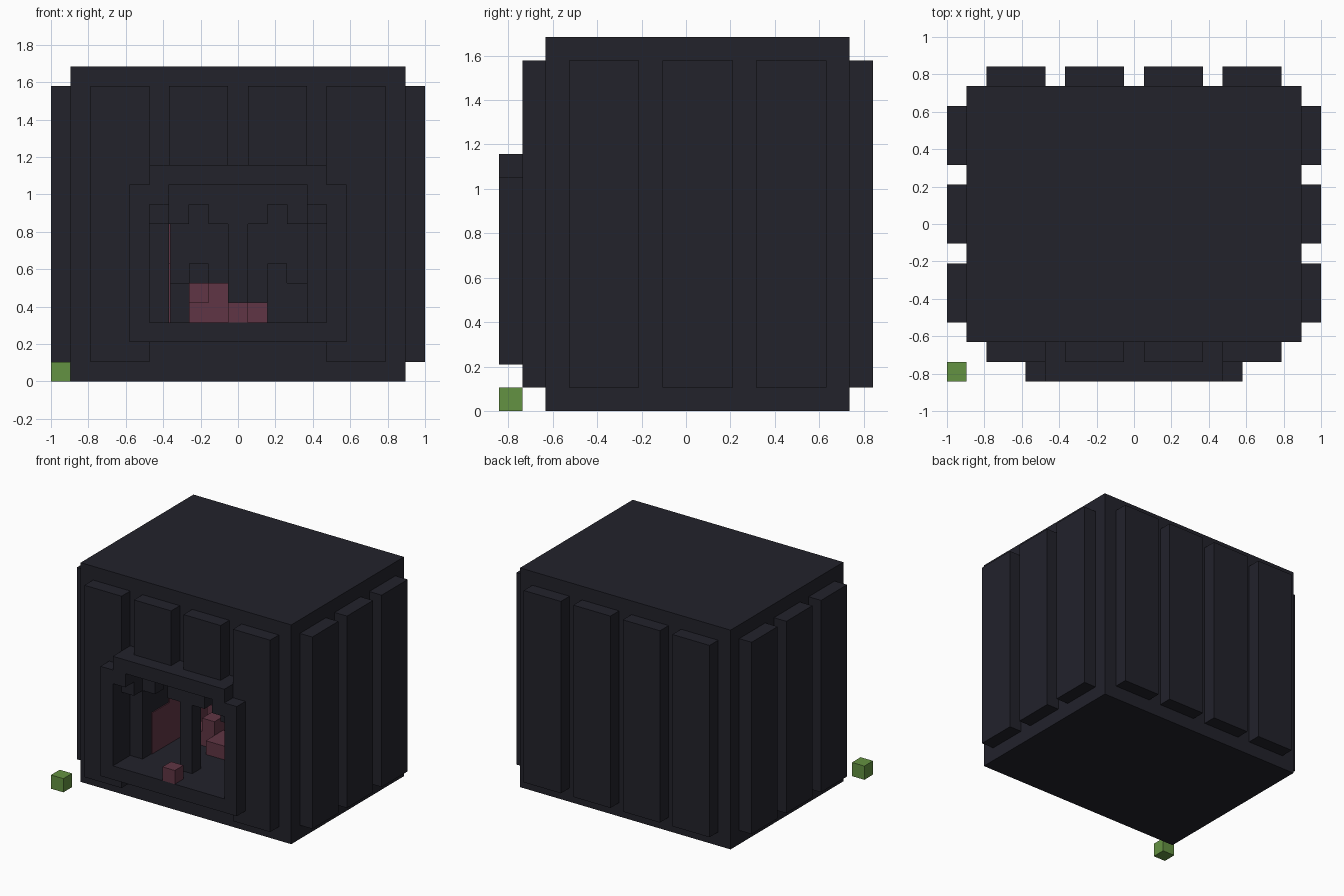
import bpy, bmesh
from mathutils import Vector

cube = bpy.data.objects.get("Cube")
if cube:
    bpy.data.objects.remove(cube, do_unlink=True)

U = 2 / 19                            # one block
ORIGIN = Vector((-9.5, -8, 0))        # grid corner, in blocks


def material(name, color):
    m = bpy.data.materials.new(name)
    m.use_nodes = True
    m.diffuse_color = (*color, 1)
    bsdf = next(n for n in m.node_tree.nodes if n.type == 'BSDF_PRINCIPLED')
    bsdf.inputs["Base Color"].default_value = (*color, 1)
    bsdf.inputs["Roughness"].default_value = 0.9
    return m


DARK = material("dark stone", (0.016, 0.016, 0.024))
ROSE = material("dull rose", (0.117, 0.036, 0.058))
GREEN = material("leaf green", (0.127, 0.287, 0.054))


def blocks(name, mat, *spans):
    """One object from boxes, each given as (x0, x1, y0, y1, z0, z1) in blocks."""
    bm = bmesh.new()
    for x0, x1, y0, y1, z0, z1 in spans:
        low, high = Vector((x0, y0, z0)), Vector((x1, y1, z1))
        verts = bmesh.ops.create_cube(bm, size=1)["verts"]
        for v in verts:
            unit = v.co + Vector((0.5, 0.5, 0.5))
            v.co = (ORIGIN + low + unit * (high - low)) * U
    mesh = bpy.data.meshes.new(name)
    bm.to_mesh(mesh)
    bm.free()
    mesh.materials.append(mat)
    ob = bpy.data.objects.new(name, mesh)
    bpy.context.collection.objects.link(ob)
    return ob


def both(*span):
    """A span and its mirror image across the centre."""
    x0, x1, *rest = span
    return [span, (19 - x1, 19 - x0, *rest)]


# Body, hollowed out behind the doorway
body = blocks("body", DARK, (1, 18, 2, 15, 0, 16))
cutter = blocks("doorway_cutter", DARK, (6, 13, 1, 12, 3, 9))
cutter.hide_render = True
mod = body.modifiers.new("doorway", 'BOOLEAN')
mod.operation = 'DIFFERENCE'
mod.solver = 'EXACT'
mod.object = cutter
bpy.context.view_layer.objects.active = body
bpy.ops.object.modifier_apply(modifier=mod.name)
bpy.data.objects.remove(cutter, do_unlink=True)

# Raised wall panels
blocks("back_panels", DARK, *[(x, x + 3, 15, 16, 1, 15) for x in range(2, 17, 4)])
blocks("side_panels", DARK, *[s for y in (3, 7, 11) for s in both(0, 1, y, y + 3, 1, 15)])
blocks("front_outer_panels", DARK, *both(2, 5, 1, 2, 1, 15))
blocks("front_upper_panels", DARK, *both(6, 9, 1, 2, 11, 15))

# Door surround with stepped upper corners
blocks("door_frame", DARK,
       *both(4, 5, 0, 2, 2, 10),
       (5, 14, 0, 2, 2, 3),
       (5, 14, 0, 2, 10, 11),
       *both(5, 6, 0, 2, 9, 10),
       *both(5, 6, 1, 2, 8, 9))

# Teeth under the lintel and the central bar
blocks("door_teeth", DARK, *both(6, 7, 2, 3, 8, 9), *both(8, 9, 2, 3, 8, 9))
blocks("door_bar", DARK, (9, 10, 2, 3, 3, 9))

# Contents of the chamber
blocks("chamber_blocks", DARK,
       *both(6, 7, 10, 12, 3, 5), *both(7, 8, 10, 12, 3, 6))
blocks("rose_wall_lining", ROSE,
       (6, 6.07, 3, 5, 3, 6), (6, 6.07, 5, 10, 3, 8))
blocks("rose_pile", ROSE,
       (9, 11, 5, 7, 3, 4), (7, 9, 6, 9, 3, 4),
       (8, 9, 6, 8, 4, 5), (7, 8, 8, 9, 4, 5))
blocks("rose_doorstep_block", ROSE, (9, 10, 0, 1, 3, 4))

# Loose block beside the front corner
blocks("green_block", GREEN, (0, 1, 0, 1, 0, 1))
